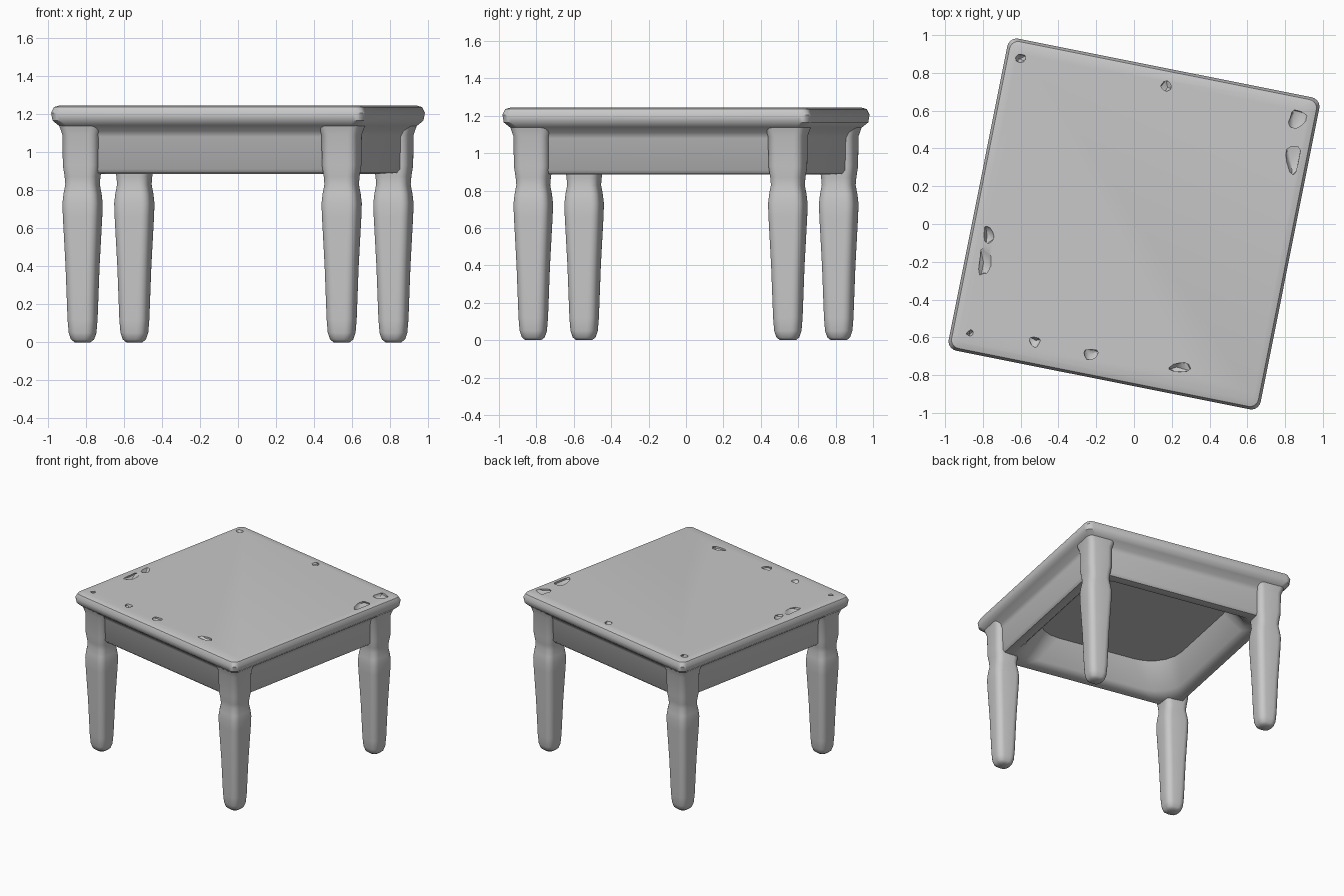
import bpy, bmesh, math, random
from mathutils import Matrix, Vector

random.seed(4)
if "Cube" in bpy.data.objects:
    bpy.data.objects.remove(bpy.data.objects["Cube"], do_unlink=True)

TURN = Matrix.Rotation(math.radians(-11.3), 4, 'Z')

grey = bpy.data.materials.new("plain grey")
grey.use_nodes = True
grey.diffuse_color = (0.58, 0.58, 0.58, 1)
grey.node_tree.nodes["Principled BSDF"].inputs["Base Color"].default_value = grey.diffuse_color


def rounded_square(half, radius, z, steps=5):
    """Points of a square with rounded corners, counter-clockwise."""
    points = []
    for corner in range(4):
        mid = math.radians(45 + 90 * corner)
        reach = (half - radius) * math.sqrt(2)
        for i in range(steps + 1):
            a = math.radians(90 * corner + 90 * i / steps)
            points.append(Vector((reach * math.cos(mid) + radius * math.cos(a),
                                  reach * math.sin(mid) + radius * math.sin(a), z)))
    return points


def loft(name, profile, centre=(0, 0)):
    """Skin a stack of rounded squares given as (half width, corner radius, z)."""
    bm = bmesh.new()
    offset = Vector((*centre, 0))
    rings = [[bm.verts.new(TURN @ (p + offset)) for p in rounded_square(*row)]
             for row in profile]
    for low, high in zip(rings, rings[1:]):
        for i in range(len(low)):
            j = (i + 1) % len(low)
            bm.faces.new((low[i], low[j], high[j], high[i]))
    bm.faces.new(rings[0])
    bm.faces.new(rings[-1])
    bmesh.ops.recalc_face_normals(bm, faces=bm.faces)
    mesh = bpy.data.meshes.new(name)
    bm.to_mesh(mesh)
    bm.free()
    mesh.materials.append(grey)
    obj = bpy.data.objects.new(name, mesh)
    bpy.context.collection.objects.link(obj)
    return obj


def activate(obj):
    bpy.ops.object.select_all(action='DESELECT')
    obj.select_set(True)
    bpy.context.view_layer.objects.active = obj


# Table top, apron and hollow underside in one skin
top = loft("top_and_apron", [
    (0.80, 0.04, 1.245), (0.828, 0.045, 1.236), (0.842, 0.05, 1.205),
    (0.836, 0.05, 1.165), (0.81, 0.05, 1.14), (0.768, 0.05, 1.11),
    (0.752, 0.05, 1.08), (0.747, 0.05, 0.91), (0.73, 0.05, 0.89),
    (0.67, 0.15, 0.885), (0.635, 0.2, 0.92), (0.56, 0.25, 1.10)])

# Chipped pits in the top surface: x, y, half length in x and y
chips = [(-0.6, 0.88, 0.035, 0.025), (0.17, 0.73, 0.035, 0.03),
         (0.86, 0.56, 0.06, 0.065), (0.84, 0.33, 0.045, 0.12),
         (-0.77, -0.05, 0.03, 0.05), (-0.79, -0.2, 0.04, 0.1),
         (-0.87, -0.58, 0.02, 0.02), (-0.53, -0.62, 0.035, 0.035),
         (-0.23, -0.69, 0.05, 0.035), (0.24, -0.76, 0.065, 0.035)]
bm = bmesh.new()
for x, y, sx, sy in chips:
    place = Matrix.Translation((x, y, 1.245)) @ Matrix.Diagonal((sx, sy, 0.03, 1))
    made = bmesh.ops.create_icosphere(bm, subdivisions=1, radius=1, matrix=place)
    for v in made["verts"]:
        v.co.x += random.uniform(-0.3, 0.3) * sx
        v.co.y += random.uniform(-0.3, 0.3) * sy
mesh = bpy.data.meshes.new("chip_cutter")
bm.to_mesh(mesh)
bm.free()
mesh.materials.append(grey)
cutter = bpy.data.objects.new("chip_cutter", mesh)
cutter.hide_render = True
bpy.context.collection.objects.link(cutter)
cut = top.modifiers.new("chips", 'BOOLEAN')
cut.operation = 'DIFFERENCE'
cut.solver = 'EXACT'
cut.use_self = True
cut.object = cutter
activate(top)
bpy.ops.object.modifier_apply(modifier=cut.name)
bpy.data.objects.remove(cutter, do_unlink=True)

# Four tapered legs with a narrow neck under the apron
leg_profile = [
    (0.04, 0.03, 0.0), (0.058, 0.04, 0.015), (0.069, 0.045, 0.05),
    (0.074, 0.045, 0.12), (0.083, 0.045, 0.4), (0.095, 0.045, 0.66),
    (0.097, 0.045, 0.73), (0.092, 0.045, 0.78), (0.084, 0.045, 0.83),
    (0.087, 0.045, 0.87), (0.095, 0.045, 0.93), (0.097, 0.045, 1.09),
    (0.115, 0.045, 1.15)]
reach = 0.694
parts = [top]
for front, y in (("front", -reach), ("back", reach)):
    for side, x in (("right", -reach), ("left", reach)):
        parts.append(loft(f"{front}_{side}_leg", leg_profile, (x, y)))

for part in parts:
    activate(part)
    bpy.ops.object.shade_smooth_by_angle(angle=math.radians(40))
